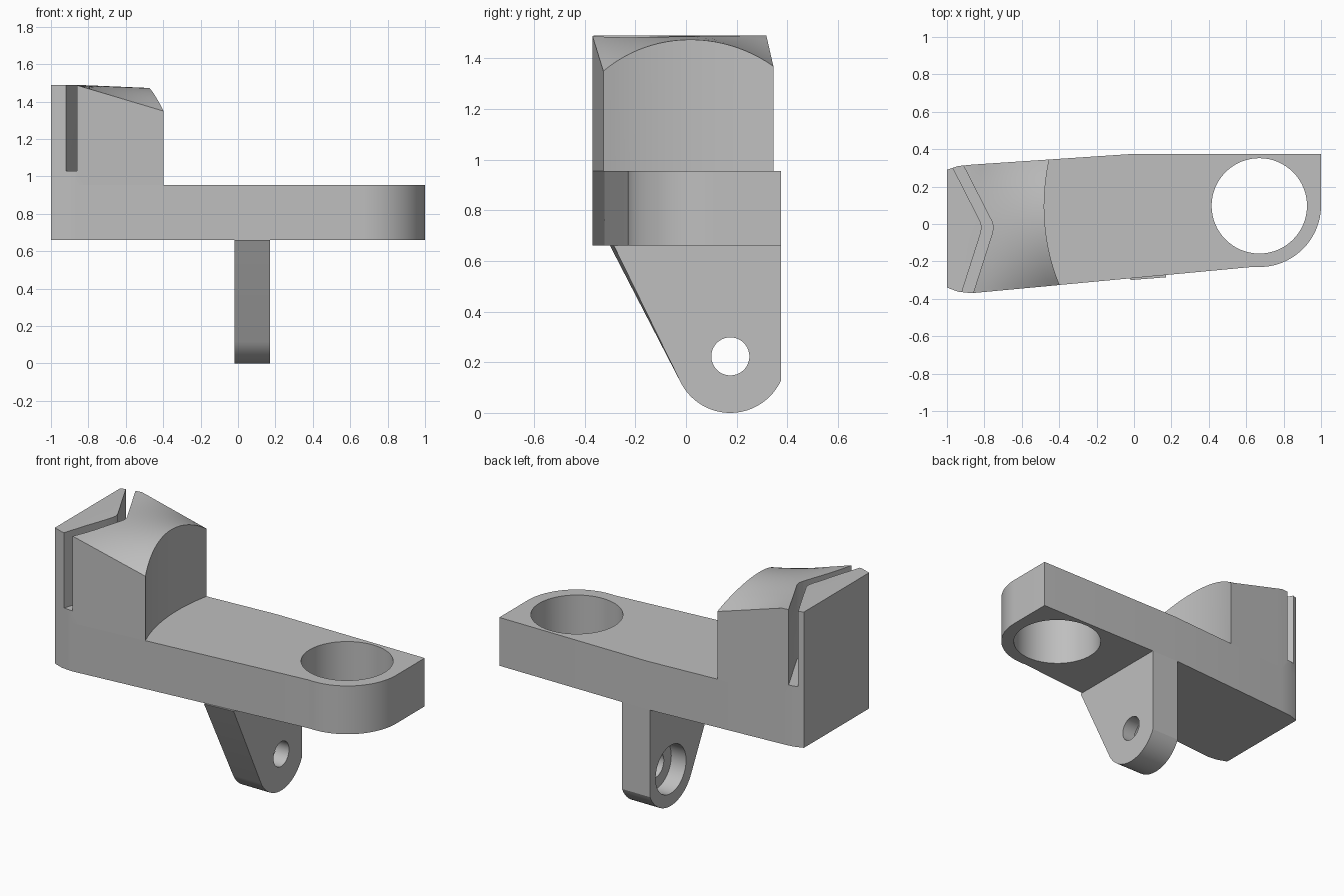
import bpy, bmesh, math

old = bpy.data.objects.get("Cube")
if old:
    bpy.data.objects.remove(old, do_unlink=True)

grey = bpy.data.materials.new("plain_grey")
grey.use_nodes = True
COLOUR = (0.52, 0.52, 0.52, 1)
grey.diffuse_color = COLOUR
grey.node_tree.nodes["Principled BSDF"].inputs["Base Color"].default_value = COLOUR


def finish(name, bm):
    bmesh.ops.recalc_face_normals(bm, faces=bm.faces)
    mesh = bpy.data.meshes.new(name)
    bm.to_mesh(mesh)
    bm.free()
    mesh.materials.append(grey)
    ob = bpy.data.objects.new(name, mesh)
    bpy.context.collection.objects.link(ob)
    return ob


def prism(name, outline, lo, hi, axis="z"):
    """Extrude a 2D outline (x,y along z, or y,z along x)."""
    bm = bmesh.new()
    place = (lambda p, h: (p[0], p[1], h)) if axis == "z" else (lambda p, h: (h, p[0], p[1]))
    a = [bm.verts.new(place(p, lo)) for p in outline]
    b = [bm.verts.new(place(p, hi)) for p in outline]
    bm.faces.new(a)
    bm.faces.new(b)
    n = len(outline)
    for i in range(n):
        j = (i + 1) % n
        bm.faces.new((a[i], a[j], b[j], b[i]))
    return finish(name, bm)


def arc(cx, cy, r, start, end, n):
    angles = [math.radians(start + (end - start) * i / n) for i in range(n + 1)]
    return [(cx + r * math.cos(t), cy + r * math.sin(t)) for t in angles]


def select(ob):
    bpy.ops.object.select_all(action="DESELECT")
    ob.select_set(True)
    bpy.context.view_layer.objects.active = ob


def cut(ob, cutter):
    cutter.hide_render = True
    mod = ob.modifiers.new("cut", "BOOLEAN")
    mod.operation = "DIFFERENCE"
    mod.solver = "EXACT"
    mod.object = cutter
    select(ob)
    bpy.ops.object.modifier_apply(modifier=mod.name)
    bpy.data.objects.remove(cutter, do_unlink=True)


def smooth(ob):
    select(ob)
    bpy.ops.object.shade_smooth_by_angle(angle=math.radians(25))


def circle(cx, cy, r):
    return arc(cx, cy, r, 0, 360, 64)[:-1]


# Tapered sides shared by the arm and the block
ARM_BOTTOM, ARM_TOP, TOP = 0.66, 0.955, 1.49
END = [(-1.0, -0.34, 0.29), (-0.94, -0.362, 0.31), (-0.87, -0.37, 0.317)]
HOLE = (0.67, 0.097)


def sides(x):
    for x0, front, back in END:
        if abs(x - x0) < 1e-6:
            return front, back
    return -0.37 + (x + 0.87) * 0.0927, 0.317 + (x + 0.87) * 0.0667


# Arm with rounded front corner and large round hole
outline = [(x, f) for x, f, b in END]
outline += arc(0.67, 0.1, 0.33, -95, 0, 24)
outline += [(1.0, 0.375), (0.0, 0.375)]
outline += [(x, b) for x, f, b in reversed(END)]
arm = prism("arm", outline, ARM_BOTTOM, ARM_TOP)
cut(arm, prism("hole_cutter", circle(*HOLE, 0.255), 0.5, 1.2))
smooth(arm)


# Block: flat top at the left blending to an arched, concave right end
def wall_x(y):
    return HOLE[0] - math.sqrt(1.15 ** 2 - (y - HOLE[1]) ** 2)


def arch_z(y):
    return 0.917 + math.sqrt(0.556 ** 2 - (y - 0.02) ** 2)


ROWS, STEPS = 24, 8
bm = bmesh.new()
top, bottom = [], []
for r in range(ROWS + 1):
    v = r / ROWS
    xe = wall_x(-0.33 + 0.675 * v)
    stations = [(e[0], 0) for e in END]
    stations += [(-0.87 + (xe + 0.87) * s / STEPS, s / STEPS) for s in range(1, STEPS + 1)]
    t_row, b_row = [], []
    for x, t in stations:
        f, b = sides(x)
        y = f + (b - f) * v
        z = TOP + (arch_z(-0.33 + 0.675 * v) - TOP) * t
        t_row.append(bm.verts.new((x, y, z)))
        b_row.append(bm.verts.new((x, y, ARM_TOP)))
    top.append(t_row)
    bottom.append(b_row)
COLS = len(top[0]) - 1
for r in range(ROWS):
    for c in range(COLS):
        for g in (top, bottom):
            bm.faces.new((g[r][c], g[r][c + 1], g[r + 1][c + 1], g[r + 1][c]))
    for c in (0, COLS):
        bm.faces.new((top[r][c], top[r + 1][c], bottom[r + 1][c], bottom[r][c]))
for c in range(COLS):
    for r in (0, ROWS):
        bm.faces.new((top[r][c], top[r][c + 1], bottom[r][c + 1], bottom[r][c]))
block = finish("slotted_block", bm)

# Bent slot cut down from the top of the block
bend = [(-0.964, -0.5), (-0.82, -0.05), (-0.814, -0.02), (-0.82, 0.01), (-1.07, 0.5)]
slot = bend + [(x + 0.062, y) for x, y in reversed(bend)]
cut(block, prism("slot_cutter", slot, 1.03, 1.7))
smooth(block)

# Pivot tab under the arm, front edge following the taper
profile = [(0.375, ARM_BOTTOM)] + arc(0.175, 0.22, 0.22, -24.5, -152, 24) + [(-0.285, ARM_BOTTOM)]
tab = prism("pivot_tab", profile, -0.02, 0.17, "x")
for vert in tab.data.vertices:
    if vert.co.y < -0.2 and vert.co.x < 0:
        vert.co.y = -0.30
# Pin hole with a wider recess on the left-hand end
cut(tab, prism("pin_cutter", circle(0.175, 0.223, 0.075), -0.2, 0.4, "x"))
cut(tab, prism("recess_cutter", circle(0.175, 0.223, 0.147), -0.2, 0.08, "x"))
smooth(tab)
